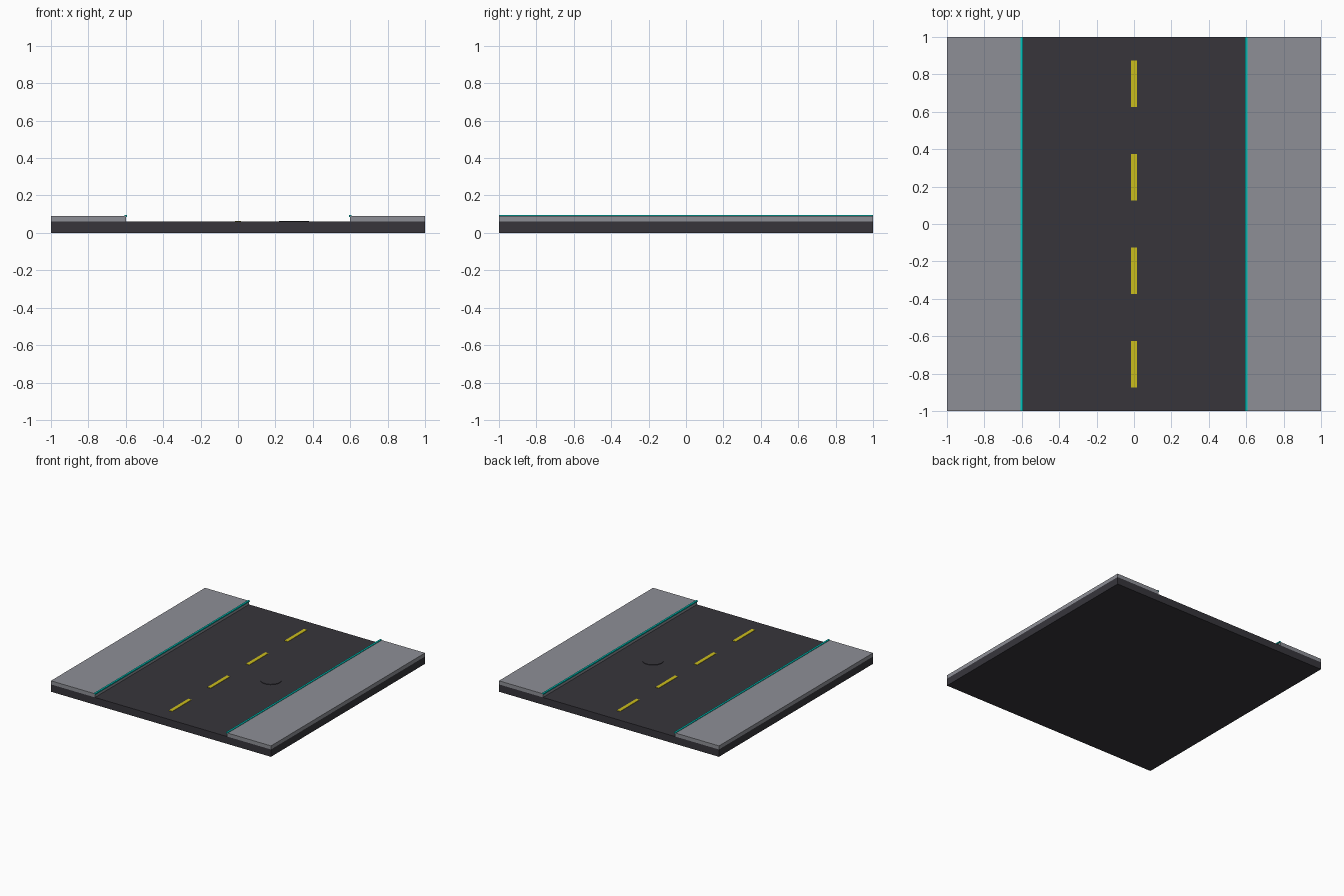
import bpy, bmesh
from mathutils import Matrix

if "Cube" in bpy.data.objects:
    bpy.data.objects.remove(bpy.data.objects["Cube"])


def material(name, rgb):
    m = bpy.data.materials.new(name)
    m.diffuse_color = (*rgb, 1)
    m.use_nodes = True
    m.node_tree.nodes["Principled BSDF"].inputs["Base Color"].default_value = m.diffuse_color
    return m


asphalt = material("asphalt", (0.038, 0.036, 0.044))
concrete = material("concrete", (0.27, 0.275, 0.305))
yellow = material("yellow paint", (0.60, 0.51, 0.012))
teal = material("teal trim", (0.0, 0.56, 0.50))


def finish(name, bm, mat):
    mesh = bpy.data.meshes.new(name)
    bm.to_mesh(mesh)
    bm.free()
    mesh.materials.append(mat)
    bpy.context.collection.objects.link(bpy.data.objects.new(name, mesh))


def box(name, x, y, z, mat):
    """Box from (min, max) ranges on each axis."""
    bm = bmesh.new()
    size = [b - a for a, b in (x, y, z)]
    mid = [(a + b) / 2 for a, b in (x, y, z)]
    bmesh.ops.create_cube(bm, size=1, matrix=Matrix.Translation(mid) @ Matrix.Diagonal((*size, 1)))
    finish(name, bm, mat)


# Road slab
box("road_slab", (-1, 1), (-1, 1), (0, 0.06), asphalt)

# Raised pavements with a thin trim along each kerb edge
for side, s in (("left", -1), ("right", 1)):
    box(f"pavement_{side}", sorted((s * 0.6, s)), (-1, 1), (0.06, 0.09), concrete)
    box(f"kerb_trim_{side}", (s * 0.6 - 0.0075, s * 0.6 + 0.0075), (-1, 1), (0.085, 0.095), teal)

# Dashed centre line
for i in range(4):
    y = -0.75 + 0.5 * i
    box(f"lane_dash_{i + 1}", (-0.015, 0.015), (y - 0.125, y + 0.125), (0.058, 0.063), yellow)

# Manhole cover
bm = bmesh.new()
bmesh.ops.create_cone(bm, cap_ends=True, segments=24, radius1=0.08, radius2=0.08, depth=0.006,
                      matrix=Matrix.Translation((0.3, 0, 0.061)))
finish("manhole_cover", bm, asphalt)
